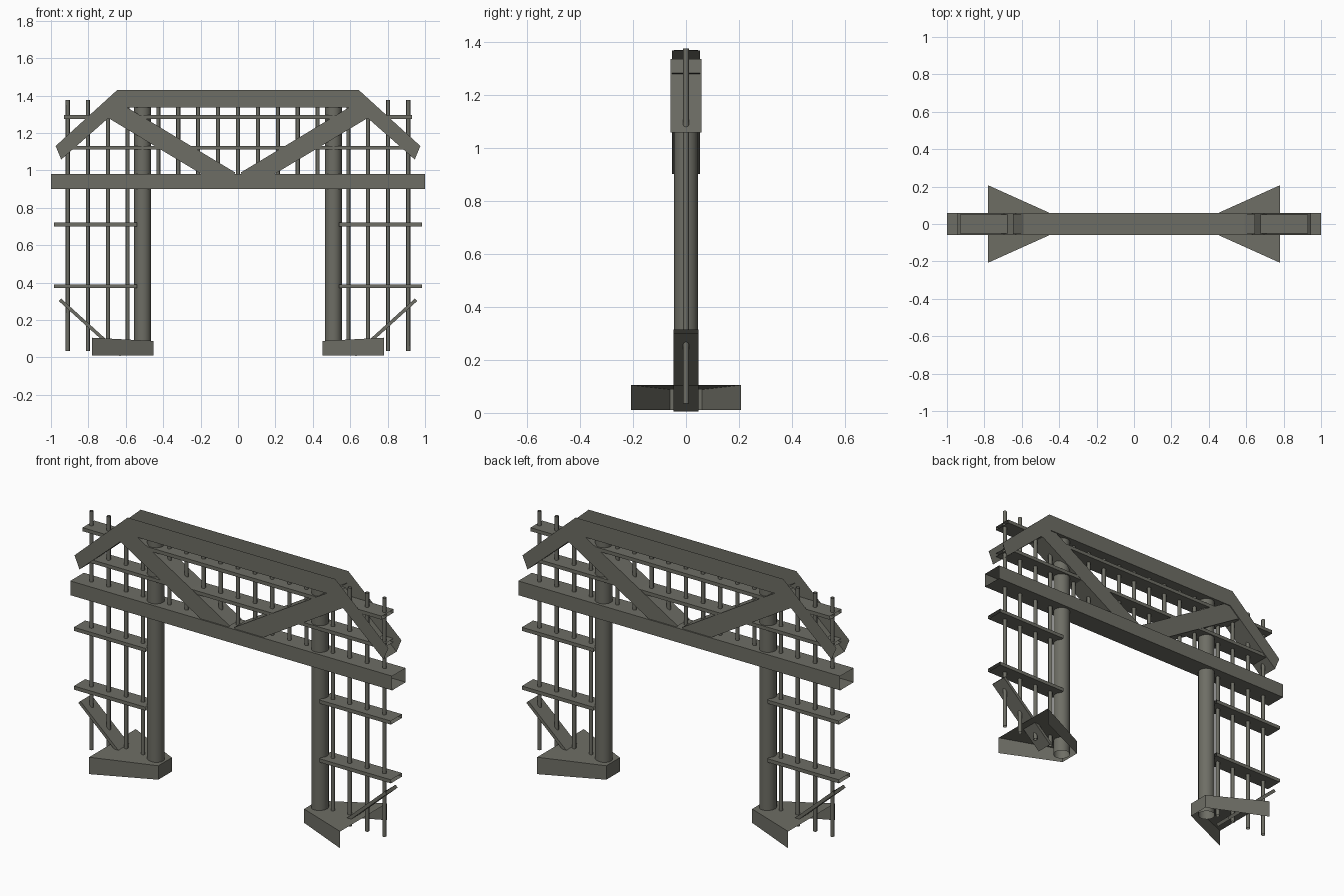
import bpy, bmesh, math
from mathutils import Vector

if "Cube" in bpy.data.objects:
    bpy.data.objects.remove(bpy.data.objects["Cube"])

mat = bpy.data.materials.new("dark grey steel")
mat.diffuse_color = (0.155, 0.155, 0.130, 1)
mat.use_nodes = True
mat.node_tree.nodes["Principled BSDF"].inputs["Base Color"].default_value = mat.diffuse_color


def finish(name, bm, smooth=False):
    bmesh.ops.recalc_face_normals(bm, faces=bm.faces)
    me = bpy.data.meshes.new(name)
    bm.to_mesh(me)
    bm.free()
    me.materials.append(mat)
    for p in me.polygons:
        p.use_smooth = smooth
    ob = bpy.data.objects.new(name, me)
    bpy.context.collection.objects.link(ob)
    return ob


def tube(name, a, b, thick, hy):
    """Open-ended rectangular tube running from a to b in the xz plane."""
    a, b = Vector(a), Vector(b)
    d = (b - a).normalized()
    n = Vector((-d.y, d.x)) * thick / 2
    bm = bmesh.new()
    rings = []
    for p in (a, b):
        hi, lo = p + n, p - n
        rings.append([bm.verts.new(c) for c in (
            (hi.x, -hy, hi.y), (hi.x, hy, hi.y), (lo.x, hy, lo.y), (lo.x, -hy, lo.y))])
    for i in range(4):
        j = (i + 1) % 4
        bm.faces.new((rings[0][i], rings[0][j], rings[1][j], rings[1][i]))
    return finish(name, bm)


def pole(name, x, z0, z1, r, n):
    """Open-ended upright cylinder."""
    bm = bmesh.new()
    bmesh.ops.create_cone(bm, cap_ends=False, segments=n, radius1=r, radius2=r, depth=z1 - z0)
    bmesh.ops.translate(bm, verts=bm.verts, vec=(x, 0, (z0 + z1) / 2))
    return finish(name, bm, True)


# main cross beam
tube("cross_beam", (-1, 0.94), (1, 0.94), 0.08, 0.06)

# top chord with sloped ends: front plate, back plate and floor, open on top
outer = [(-0.975, 1.13), (-0.645, 1.43), (0.645, 1.43), (0.975, 1.13)]
inner = [(-0.945, 1.058), (-0.63, 1.335), (0.63, 1.335), (0.945, 1.058)]
bm = bmesh.new()
rows = [[bm.verts.new((x, y, z)) for x, z in pts]
        for pts, y in ((outer, -0.058), (inner, -0.058), (inner, 0.058), (outer, 0.058))]
for r0, r1 in zip(rows, rows[1:]):
    for i in range(3):
        bm.faces.new((r0[i], r1[i], r1[i + 1], r0[i + 1]))
finish("top_chord", bm)

# full-width upper rails
for z in (1.12, 1.285):
    tube("upper_rail", (-0.93, z), (0.93, z), 0.02, 0.052)

for s in (-1, 1):
    # column, diagonal and foot brace
    pole("column", s * 0.51, 0.01, 1.37, 0.045, 16)
    tube("diagonal", (s * 0.04, 0.945), (s * 0.672, 1.325), 0.10, 0.053)
    tube("foot_brace", (s * 0.625, 0.012), (s * 0.952, 0.308), 0.018, 0.048)

    # lower side rails
    for z in (0.38, 0.71):
        tube("side_rail", (s * 0.54, z), (s * 0.985, z), 0.02, 0.05)

    # long bars outside the columns
    for x in (0.59, 0.695, 0.803, 0.91):
        pole("long_bar", s * x, 0.035, 1.375, 0.011, 8)

    # flared foot: sloped top, three walls, open outside and below
    bm = bmesh.new()
    plan = [(0.78, -0.207, 0.105), (0.453, -0.06, 0.088), (0.453, 0.06, 0.088), (0.78, 0.207, 0.105)]
    top = [bm.verts.new((s * x, y, z)) for x, y, z in plan]
    low = [bm.verts.new((s * x, y, 0.01)) for x, y, z in plan]
    bm.faces.new(top)
    for i in range(3):
        bm.faces.new((top[i], top[i + 1], low[i + 1], low[i]))
    finish("foot", bm)

# short bars between beam and top chord
for i in range(-4, 5):
    pole("short_bar", i * 0.1065, 0.94, 1.375, 0.011, 8)
